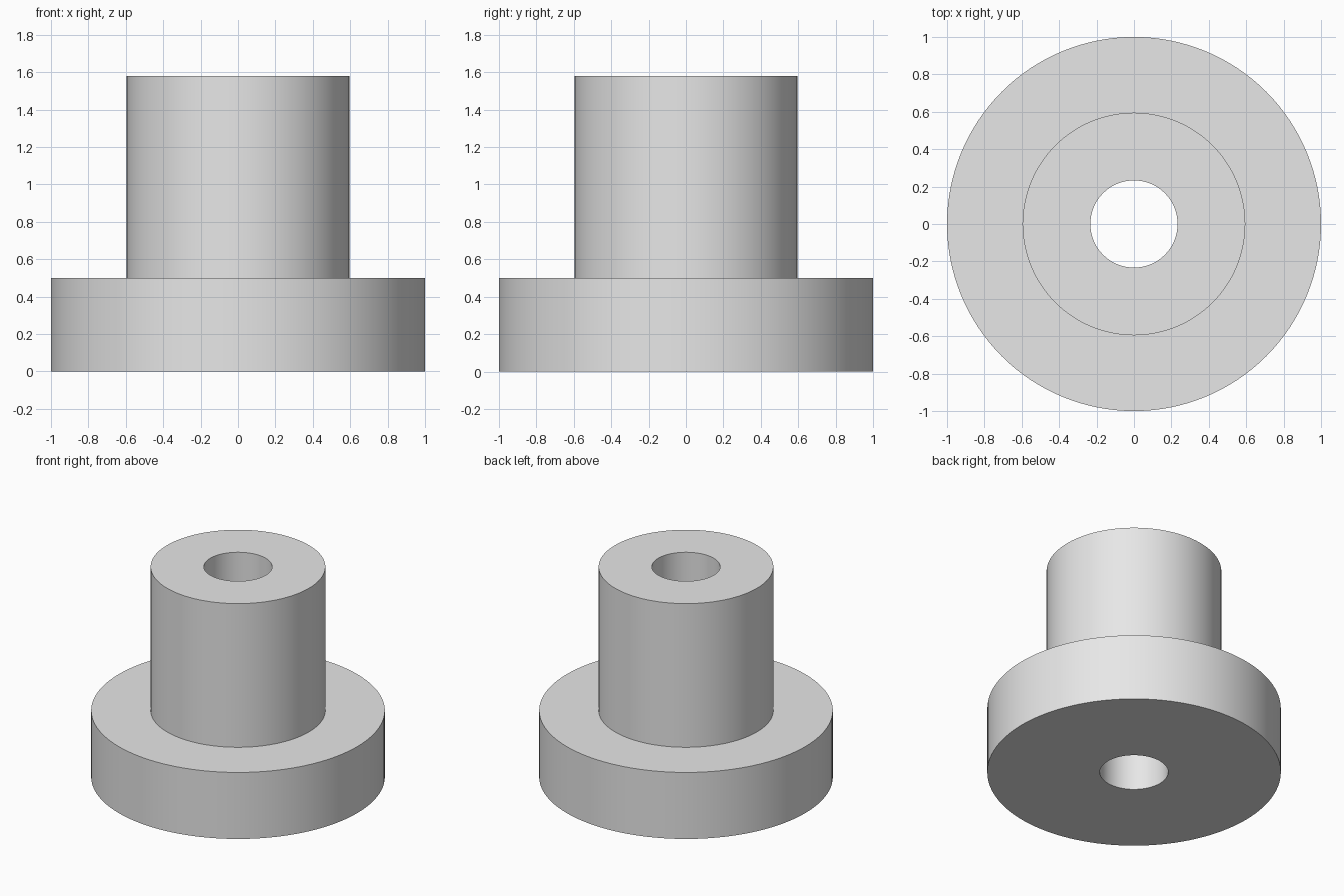
import bpy
import bmesh
from math import radians, tau
from mathutils import Vector

cube = bpy.data.objects.get("Cube")
if cube:
    bpy.data.objects.remove(cube, do_unlink=True)

SEGMENTS = 128
BORE, HUB, FLANGE = 0.233, 0.595, 1.0
FLANGE_TOP, HUB_TOP = 0.5, 1.58

# Single plain grey
grey = bpy.data.materials.new("light_grey")
grey.use_nodes = True
grey.diffuse_color = (0.8, 0.8, 0.8, 1)
grey.node_tree.nodes["Principled BSDF"].inputs["Base Color"].default_value = grey.diffuse_color


def lathe(name, profile, material):
    """Revolve a closed (radius, height) profile around the z axis."""
    bm = bmesh.new()
    verts = [bm.verts.new((r, 0, z)) for r, z in profile]
    edges = [bm.edges.new((v, verts[(i + 1) % len(verts)])) for i, v in enumerate(verts)]
    bmesh.ops.spin(bm, geom=verts + edges, cent=Vector(), axis=(0, 0, 1),
                   angle=tau, steps=SEGMENTS)
    bmesh.ops.remove_doubles(bm, verts=bm.verts, dist=0.0001)
    bmesh.ops.recalc_face_normals(bm, faces=bm.faces)
    mesh = bpy.data.meshes.new(name)
    bm.to_mesh(mesh)
    bm.free()
    mesh.materials.append(material)
    obj = bpy.data.objects.new(name, mesh)
    bpy.context.collection.objects.link(obj)
    return obj


# Flanged bushing: wide base, narrower hub, bore right through
bushing = lathe("flanged_bushing", [
    (BORE, 0), (FLANGE, 0), (FLANGE, FLANGE_TOP),
    (HUB, FLANGE_TOP), (HUB, HUB_TOP), (BORE, HUB_TOP),
], grey)

# Smooth round walls, crisp rims
bpy.ops.object.select_all(action="DESELECT")
bushing.select_set(True)
bpy.context.view_layer.objects.active = bushing
bpy.ops.object.shade_smooth_by_angle(angle=radians(30))
